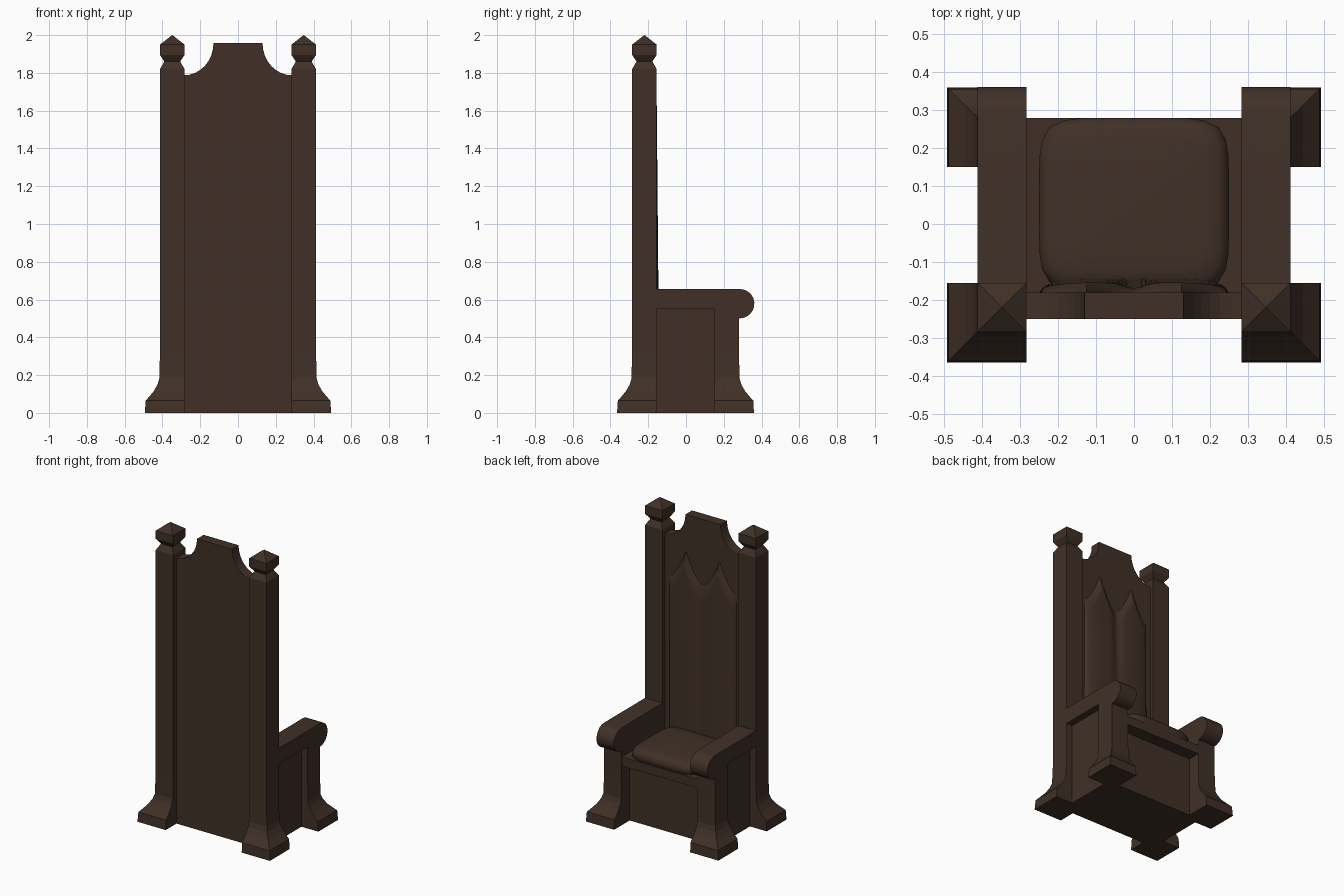
import bpy, bmesh, math

if "Cube" in bpy.data.objects:
    bpy.data.objects.remove(bpy.data.objects["Cube"])

wood = bpy.data.materials.new("dark brown wood")
wood.diffuse_color = (0.052, 0.030, 0.020, 1)
wood.use_nodes = True
wood.node_tree.nodes["Principled BSDF"].inputs["Base Color"].default_value = wood.diffuse_color

XI, XO = 0.283, 0.413          # inner and outer x of the posts


def make(name, verts, faces, mirror=False, smooth=False):
    me = bpy.data.meshes.new(name)
    me.from_pydata(verts, [], faces)
    bm = bmesh.new()
    bm.from_mesh(me)
    bmesh.ops.remove_doubles(bm, verts=bm.verts, dist=1e-5)
    bmesh.ops.recalc_face_normals(bm, faces=bm.faces)
    bm.to_mesh(me)
    bm.free()
    me.materials.append(wood)
    ob = bpy.data.objects.new(name, me)
    bpy.context.collection.objects.link(ob)
    if mirror:
        ob.modifiers.new("mirror", 'MIRROR')
    if smooth:
        bpy.context.view_layer.objects.active = ob
        ob.select_set(True)
        bpy.ops.object.shade_smooth_by_angle(angle=math.radians(40))
        ob.select_set(False)
    return ob


def loft(name, rings, **kw):
    n = len(rings[0])
    verts = [p for r in rings for p in r]
    faces = [(k * n + i, k * n + (i + 1) % n, (k + 1) * n + (i + 1) % n, (k + 1) * n + i)
             for k in range(len(rings) - 1) for i in range(n)]
    faces += [tuple(range(n)), tuple(range((len(rings) - 1) * n, len(rings) * n))]
    return make(name, verts, faces, **kw)


def rect(x0, x1, y0, y1, z):
    return [(x0, y0, z), (x1, y0, z), (x1, y1, z), (x0, y1, z)]


def box(name, x0, x1, y0, y1, z0, z1):
    return loft(name, [rect(x0, x1, y0, y1, z0), rect(x0, x1, y0, y1, z1)])


# flared foot: (height, outward offset)
FOOT = [(0, 0.08), (0.065, 0.076), (0.085, 0.058), (0.115, 0.033),
        (0.15, 0.013), (0.18, 0.004), (0.32, 0)]

# back posts with finials
rings = [rect(XI, XO + o, -0.285 - o, -0.155, z) for z, o in FOOT]
cx, cy = (XI + XO) / 2, -0.22
for z, h in [(1.82, 0.065), (1.86, 0.042), (1.895, 0.065), (1.95, 0.065), (2.0, 0.0005)]:
    rings.append(rect(cx - h, cx + h, cy - h, cy + h, z))
loft("back_post", rings, mirror=True)

# front legs
rings = [rect(XI, XO + o, 0.15, 0.28 + o, z) for z, o in FOOT]
rings.append(rect(XI, XO, 0.15, 0.28, 0.56))
loft("front_leg", rings, mirror=True)

# armrests with a rolled front end
prof = [(-0.16, 0.55), (-0.16, 0.656)]
for i in range(15):
    a = math.radians(90 - i * 235 / 14)
    prof.append((0.284 + 0.078 * math.cos(a), 0.578 + 0.078 * math.sin(a)))
prof.append((0.22, 0.55))
loft("armrest", [[(x, y, z) for y, z in prof] for x in (XI, XO)], mirror=True, smooth=True)

# lower body: recessed front panel, recessed side panels, seat slab
box("front_panel", -XI, XI, -0.24, 0.195, 0, 0.42)
for s, n in ((1, "right"), (-1, "left")):
    a, b = sorted((s * XI, s * 0.367))
    box("side_panel_" + n, a, b, -0.16, 0.155, 0, 0.56)
box("seat_slab", -XI, XI, -0.2, 0.279, 0.40, 0.46)

# tall back board with scooped shoulders
half = []
for i in range(9):
    a = math.radians(90 * i / 8)
    half.append((0.287 - 0.157 * math.sin(a), 1.957 - 0.17 * math.cos(a)))
outline = [(0.287, 0)] + half + [(-x, z) for x, z in reversed(half)] + [(-0.287, 0)]
loft("back_board", [[(x, y, z) for x, z in outline] for y in (-0.25, -0.18)])

# puffed seat cushion
rings = []
for s, z in [(0.95, 0.455), (1, 0.475), (1, 0.495), (0.97, 0.513), (0.91, 0.525), (0.75, 0.533),
             (0.45, 0.538), (0.02, 0.54)]:
    r = []
    for i in range(48):
        t = 2 * math.pi * i / 48
        c, d = math.cos(t), math.sin(t)
        k = (abs(c) ** 6 + abs(d) ** 6) ** (-1 / 6)
        r.append((0.25 * s * c * k, 0.051 + 0.229 * s * d * k, z))
    rings.append(r)
loft("seat_cushion", rings, smooth=True)

# padded back with two pointed lobes and a centre crease
NX, NZ = 40, 40
verts, faces = [], []
for i in range(NX + 1):
    x = -0.25 * math.cos(math.pi * i / NX) if i % 1 else -0.25 + 0.5 * i / NX
    q = abs(abs(x) - 0.125) / 0.125
    top = 1.51 + 0.2 * (1 - q) ** 1.6
    for j in range(NZ + 1):
        t = 1 - (1 - j / NZ) ** 1.8
        z = 0.46 + (top - 0.46) * t
        edge = max(0, 1 - (abs(x) / 0.25) ** 5) ** 0.5
        crease = 1 - 0.6 * t * math.exp(-(x / 0.035) ** 2)
        cap = min(1, (top - z) / 0.08) ** 0.5
        depth = (0.037 - 0.011 * t) * edge * crease * cap
        verts.append((x, -0.181 + depth, z))
for i in range(NX):
    for j in range(NZ):
        a = i * (NZ + 1) + j
        faces.append((a, a + 1, a + NZ + 2, a + NZ + 1))
pad = make("back_pad", verts, faces, smooth=True)
# make sure the open pad faces the sitter
if sum(p.normal.y for p in pad.data.polygons) < 0:
    pad.data.flip_normals()
